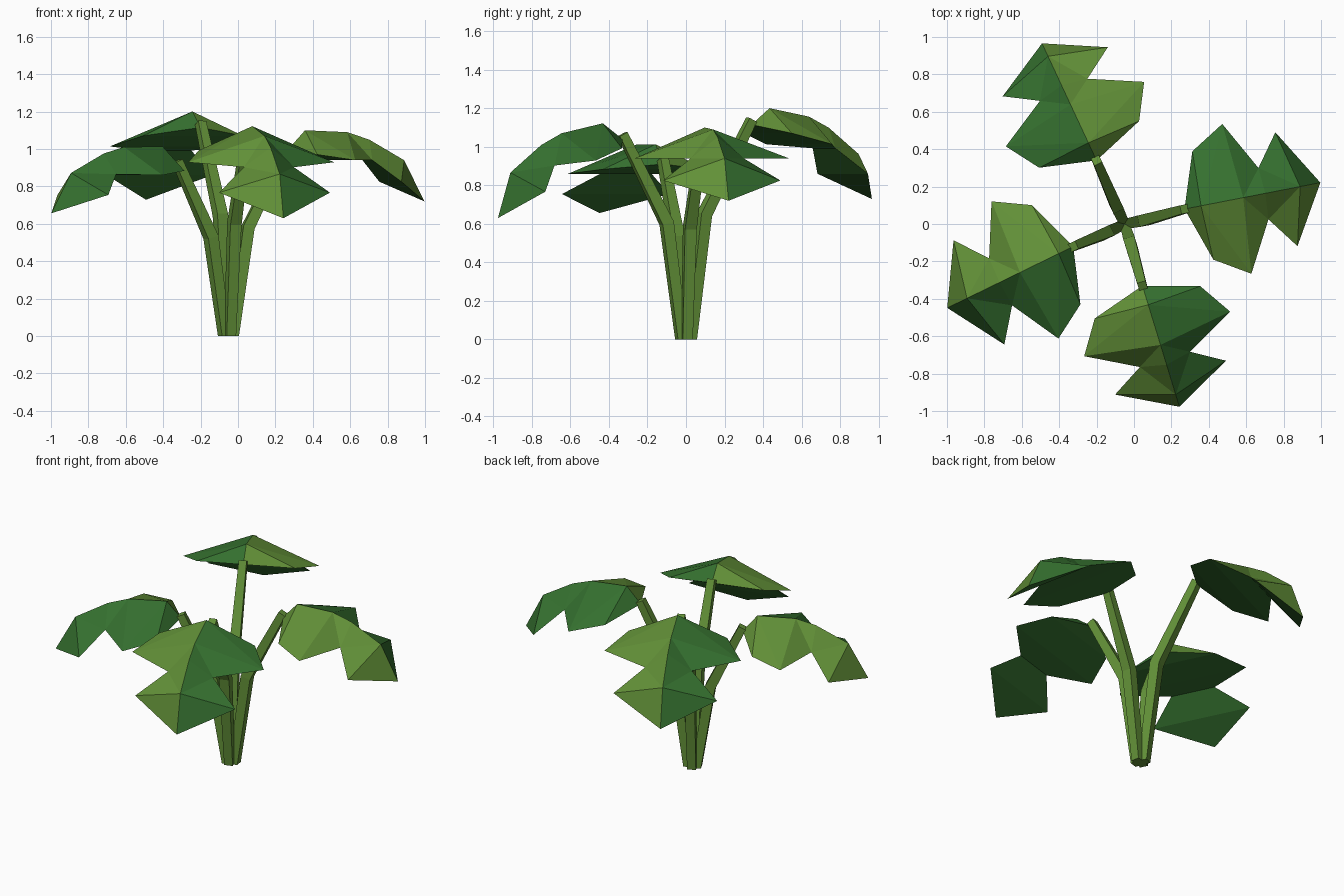
import bpy, bmesh, math
from mathutils import Vector, Matrix

cube = bpy.data.objects.get("Cube")
if cube:
    bpy.data.objects.remove(cube, do_unlink=True)


def material(name, rgb):
    mat = bpy.data.materials.new(name)
    mat.use_nodes = True
    mat.diffuse_color = (*rgb, 1)
    mat.node_tree.nodes["Principled BSDF"].inputs["Base Color"].default_value = (*rgb, 1)
    return mat


light_green = material("light_green", (0.122, 0.28, 0.039))
dark_green = material("dark_green", (0.036, 0.165, 0.029))


def make_object(name, bm, mats):
    mesh = bpy.data.meshes.new(name)
    bm.to_mesh(mesh)
    bm.free()
    for mat in mats:
        mesh.materials.append(mat)
    obj = bpy.data.objects.new(name, mesh)
    bpy.context.collection.objects.link(obj)


# Leaf pattern: midrib (length, height) and half rim (length, width, height)
MIDRIB = [(0, 0), (0.09, 0.10), (0.32, 0.09), (0.44, 0.05), (0.63, -0.06), (0.74, -0.28)]
RIM = [(0.10, 0.295, -0.03), (0.285, 0.408, -0.06), (0.43, 0.14, -0.06), (0.555, 0.31, -0.175)]


def make_leaf(name, base, heading, pitch):
    bm = bmesh.new()
    m = [bm.verts.new((u, 0, z)) for u, z in MIDRIB]
    rims = []
    # Domed top, one colour on each side of the midrib
    for side in (1, -1):
        p = [bm.verts.new((u, side * w, z)) for u, w, z in RIM]
        rims.append([m[0], *p, m[5]])
        tris = [(m[0], m[1], p[0]), (m[1], p[1], p[0]), (m[1], m[2], p[1]),
                (m[2], p[2], p[1]), (m[2], m[3], p[2]), (m[3], m[4], p[2]),
                (m[4], p[3], p[2]), (m[4], m[5], p[3])]
        for tri in tris:
            face = bm.faces.new(tri[::side])
            face.material_index = 1 if side > 0 else 0
    # Flat underside, spanning from rim to rim
    left, right = rims
    for i in range(len(left) - 1):
        loop = dict.fromkeys((left[i], left[i + 1], right[i + 1], right[i]))
        bm.faces.new(list(loop)).material_index = 1
    bm.transform(Matrix.Translation(base) @ Matrix.Rotation(math.radians(heading), 4, "Z")
                 @ Matrix.Rotation(math.radians(pitch), 4, "Y"))
    bmesh.ops.recalc_face_normals(bm, faces=bm.faces)
    make_object(name, bm, [light_green, dark_green])


def make_stem(name, points, radii, heading, sides=4):
    bm = bmesh.new()
    rings = []
    for i, point in enumerate(points):
        before = points[max(i - 1, 0)]
        after = points[min(i + 1, len(points) - 1)]
        direction = (after - before).normalized() if i else Vector((0, 0, 1))
        turn = Vector((0, 0, 1)).rotation_difference(direction)
        ring = []
        for k in range(sides):
            a = heading + math.tau * (k + 0.5) / sides
            ring.append(bm.verts.new(point + turn @ Vector((math.cos(a), math.sin(a), 0)) * radii[i]))
        rings.append(ring)
    for low, high in zip(rings, rings[1:]):
        for k in range(sides):
            n = (k + 1) % sides
            bm.faces.new((low[k], low[n], high[n], high[k]))
    bm.faces.new(rings[0][::-1])
    bm.faces.new(rings[-1])
    make_object(name, bm, [light_green])


# Four leaves around the root, each on its own bent stem
ROOT = Vector((-0.05, 0, 0))
PLANT = [("left", (0.27, 0.08, 1.0), 11, 0),
         ("front", (0.045, -0.33, 1.04), 287, 10.5),
         ("right", (-0.325, -0.12, 0.91), 206, -2),
         ("back", (-0.20, 0.34, 1.115), 115, 8.5)]

for side, base, heading, pitch in PLANT:
    base = Vector(base)
    make_leaf(side + "_leaf", base, heading, pitch)
    a = math.radians(heading)
    out = Vector((math.cos(a), math.sin(a), 0))
    bend = ROOT + out * 0.105 + Vector((0, 0, base.z * 0.58))
    make_stem(side + "_stem", [ROOT + out * 0.025, bend, base + Vector((0, 0, 0.025))],
              [0.037, 0.044, 0.033], a)
